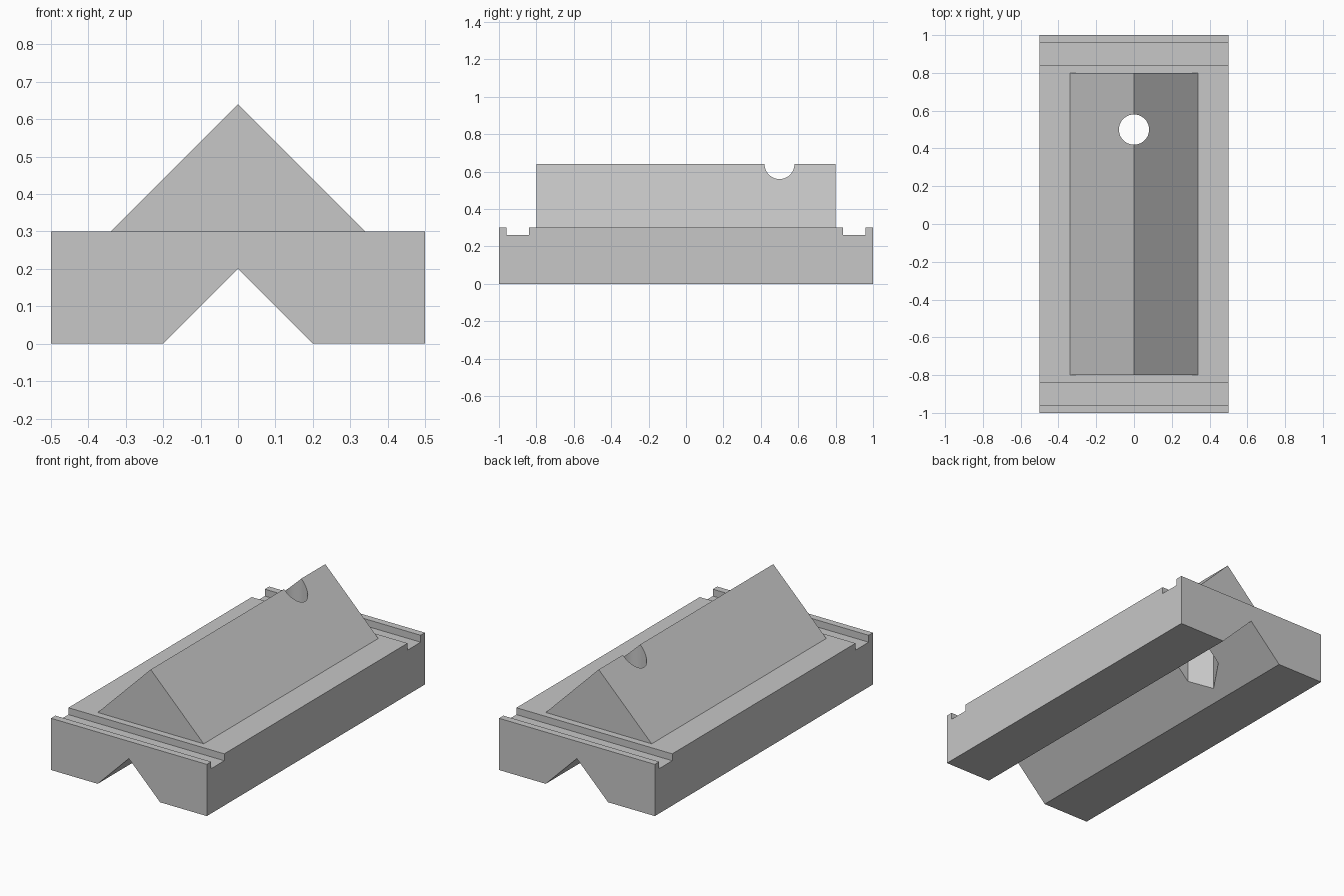
import bpy, bmesh, math
from mathutils import Vector

if "Cube" in bpy.data.objects:
    bpy.data.objects.remove(bpy.data.objects["Cube"])

grey = bpy.data.materials.new("light_grey")
grey.diffuse_color = (0.57, 0.57, 0.57, 1)
grey.use_nodes = True
grey.node_tree.nodes["Principled BSDF"].inputs["Base Color"].default_value = grey.diffuse_color


def prism(name, points, axis, start, end):
    """Extrude a 2D outline along x, y or z between two positions."""
    place = {"x": lambda a, b, t: (t, a, b),
             "y": lambda a, b, t: (a, t, b),
             "z": lambda a, b, t: (a, b, t)}[axis]
    bm = bmesh.new()
    face = bm.faces.new([bm.verts.new(place(a, b, start)) for a, b in points])
    ext = bmesh.ops.extrude_face_region(bm, geom=[face])
    moved = [g for g in ext["geom"] if isinstance(g, bmesh.types.BMVert)]
    bmesh.ops.translate(bm, verts=moved, vec=Vector(place(0, 0, end - start)))
    bmesh.ops.recalc_face_normals(bm, faces=bm.faces)
    mesh = bpy.data.meshes.new(name)
    bm.to_mesh(mesh)
    bm.free()
    mesh.materials.append(grey)
    obj = bpy.data.objects.new(name, mesh)
    bpy.context.collection.objects.link(obj)
    return obj


def ring(radius, sides, cx, cy):
    return [(cx + radius * math.cos(math.tau * i / sides),
             cy + radius * math.sin(math.tau * i / sides)) for i in range(sides)]


def combine(target, other, operation):
    mod = target.modifiers.new(operation.lower(), "BOOLEAN")
    mod.operation, mod.solver, mod.object = operation, "EXACT", other
    bpy.context.view_layer.objects.active = target
    bpy.ops.object.modifier_apply(modifier=mod.name)
    bpy.data.objects.remove(other, do_unlink=True)


# Block side outline with a cross channel near each end
half = [(0.84, 0.30), (0.84, 0.26), (0.96, 0.26), (0.96, 0.30), (1.0, 0.30), (1.0, 0.0)]
outline = half + [(-y, z) for y, z in reversed(half)]
block = prism("v_block", outline, "x", -0.5, 0.5)

# Triangular ridge on top, rooted inside the block
ridge = prism("ridge", [(-0.34, 0.25), (0.34, 0.25), (0.34, 0.3), (0, 0.64), (-0.34, 0.3)],
              "y", -0.8, 0.8)
combine(block, ridge, "UNION")

# Matching groove along the underside
groove = prism("groove_cutter", [(-0.3, -0.1), (0.3, -0.1), (0, 0.2)], "y", -1.1, 1.1)
combine(block, groove, "DIFFERENCE")

# Round through hole with a hexagonal pocket below it
hole = prism("hole_cutter", ring(0.08, 48, 0, 0.5), "z", -0.1, 0.8)
combine(block, hole, "DIFFERENCE")
pocket = prism("pocket_cutter", ring(0.15, 6, 0, 0.5), "z", -0.1, 0.4)
combine(block, pocket, "DIFFERENCE")

# Smooth only the round hole wall
bpy.ops.object.select_all(action="DESELECT")
block.select_set(True)
bpy.context.view_layer.objects.active = block
bpy.ops.object.shade_smooth_by_angle(angle=math.radians(30))
